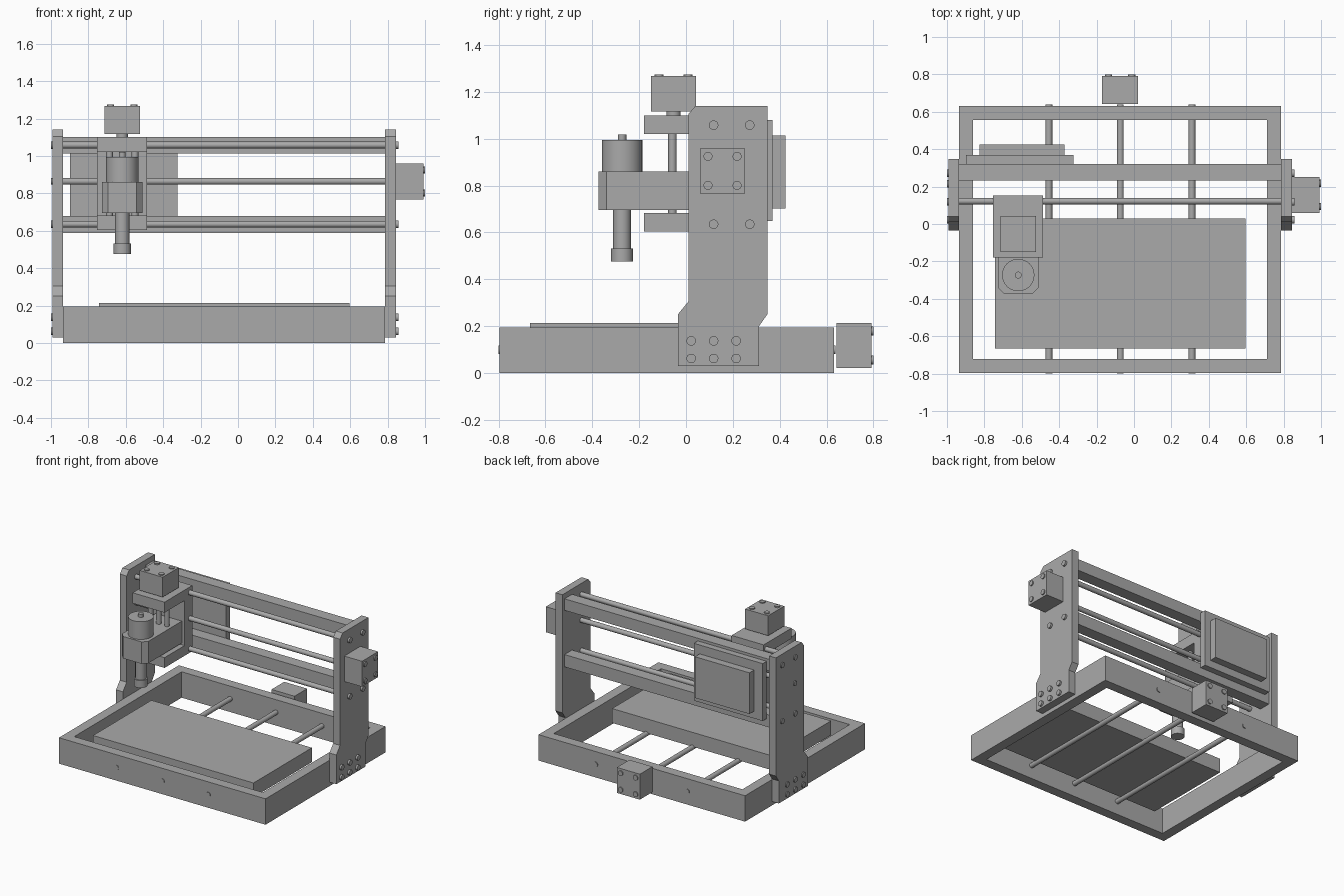
import bpy, bmesh, math
from mathutils import Matrix, Vector

cube = bpy.data.objects.get("Cube")
if cube:
    bpy.data.objects.remove(cube, do_unlink=True)

grey = bpy.data.materials.new("machine grey")
GREY = (0.4, 0.4, 0.4, 1)
grey.diffuse_color = GREY
grey.use_nodes = True
grey.node_tree.nodes["Principled BSDF"].inputs["Base Color"].default_value = GREY


def finish(name, bm):
    bmesh.ops.recalc_face_normals(bm, faces=bm.faces)
    mesh = bpy.data.meshes.new(name)
    bm.to_mesh(mesh)
    bm.free()
    mesh.materials.append(grey)
    ob = bpy.data.objects.new(name, mesh)
    bpy.context.collection.objects.link(ob)
    return ob


def box(name, x, y, z):
    """Block from three (low, high) ranges."""
    bm = bmesh.new()
    size = [b - a for a, b in (x, y, z)]
    mid = [(a + b) / 2 for a, b in (x, y, z)]
    bmesh.ops.create_cube(bm, size=1, matrix=Matrix.Translation(mid) @ Matrix.Diagonal((*size, 1)))
    return finish(name, bm)


def rod(name, start, end, r):
    """Smooth cylinder between two points."""
    a, b = Vector(start), Vector(end)
    turn = (b - a).to_track_quat('Z', 'Y').to_matrix().to_4x4()
    bm = bmesh.new()
    bmesh.ops.create_cone(bm, cap_ends=True, segments=32, radius1=r, radius2=r,
                          depth=(b - a).length, matrix=Matrix.Translation((a + b) / 2) @ turn)
    for f in bm.faces:
        f.smooth = len(f.verts) == 4
    for e in bm.edges:
        e.smooth = all(f.smooth for f in e.link_faces)
    return finish(name, bm)


def extrude(name, points, shift):
    """Flat outline pushed along a vector."""
    bm = bmesh.new()
    face = bm.faces.new([bm.verts.new(p) for p in points])
    out = bmesh.ops.extrude_face_region(bm, geom=[face])
    bmesh.ops.translate(bm, vec=shift, verts=[v for v in out["geom"] if isinstance(v, bmesh.types.BMVert)])
    return finish(name, bm)


def motor(name, base, axis):
    """Square motor standing on its base point, with four bolts on the far end."""
    half, length = 0.096, 0.15
    base = Vector(base)
    n = Vector([i == axis for i in range(3)])
    u, v = [Vector([i == a for i in range(3)]) for a in range(3) if a != axis]
    lo = base - (u + v) * half
    hi = base + (u + v) * half + n * length
    box(name, *zip(lo, hi))
    for s in (-1, 1):
        for t in (-1, 1):
            p = base + u * s * 0.062 + v * t * 0.062
            rod(name + "_bolt", p + n * (length - 0.01), p + n * (length + 0.008), 0.019)


L, R = -0.935, 0.787          # inner faces of the side plates
FRONT, BACK = -0.796, 0.632   # base frame ends
ROD = 0.018

# Base frame
WALL, TOP = 0.075, (0, 0.195)
box("frame_front", (L, R), (FRONT, FRONT + WALL), TOP)
box("frame_back", (L, R), (BACK - WALL, BACK), TOP)
for name, x in (("right", L), ("left", R - WALL)):
    box("frame_" + name, (x, x + WALL), (FRONT + WALL, BACK - WALL), TOP)

# Work table, its guide rods and drive
for x in (-0.455, -0.073, 0.31):
    rod("table_rod", (x, FRONT - 0.004, 0.1), (x, BACK + 0.006, 0.1), ROD)
box("work_table", (-0.743, 0.595), (-0.665, 0.03), (0.105, 0.213))
motor("table_motor", (-0.074, 0.642, 0.118), 1)

# Side plates with their bolts
outline = [(-0.035, 0.03), (0.312, 0.03), (0.312, 0.2), (0.347, 0.25), (0.347, 1.14),
           (0.04, 1.14), (0.01, 1.105), (0.01, 0.305), (-0.035, 0.25)]
bolts = [(y, z) for z in (0.062, 0.137) for y in (0.022, 0.118, 0.214)]
bolts += [(y, z) for z in (0.635, 1.058) for y in (0.118, 0.272)]
for name, x, step in (("right", L, -0.057), ("left", R, 0.057)):
    extrude(name + "_side_plate", [(x, y, z) for y, z in outline], (step, 0, 0))
    for y, z in bolts:
        tip = step * 1.14 if step < 0 else step + 0.014
        rod(name + "_plate_bolt", (x + step * 0.8, y, z), (x + tip, y, z), 0.02)

# Gantry rails, rods and drive
for z in ((0.587, 0.68), (1.013, 1.1)):
    box("gantry_rail", (L, R), (0.232, 0.322), z)
for z in (0.635, 1.058):
    rod("gantry_rod", (L, 0.122, z), (R, 0.122, z), ROD)
rod("gantry_screw", (-1, 0.122, 0.864), (R + 0.06, 0.122, 0.864), ROD)
motor("gantry_motor", (0.842, 0.156, 0.863), 0)

# Control box behind the rails
box("control_plate", (-0.898, -0.324), (0.322, 0.369), (0.648, 1.08))
box("control_box", (-0.826, -0.372), (0.369, 0.425), (0.703, 1.013))

# Tool carriage
CX = -0.619
SIDE = (-0.754, -0.487)
box("carriage_back", SIDE, (0.06, 0.152), (0.605, 1.1))
for name, z in (("lower", (0.605, 0.682)), ("upper", (1.021, 1.1))):
    box("carriage_" + name + "_arm", SIDE, (-0.179, 0.06), z)
for dx in (-0.068, 0, 0.068):
    rod("carriage_rod", (CX + dx, -0.058, 0.67), (CX + dx, -0.058, 1.03), ROD)
rod("lift_shaft", (CX, -0.053, 1.09), (CX, -0.053, 1.125), 0.03)
motor("lift_motor", (CX, -0.053, 1.117), 2)

# Spindle holder with clipped front corners
half = [(0.109, 0.06), (0.109, -0.34), (0.077, -0.373)]
ring = half + [(-x, y) for x, y in reversed(half)]
extrude("spindle_holder", [(CX + x, y, 0.695) for x, y in ring], (0, 0, 0.165))

# Spindle
SY = -0.273
for name, z0, z1, r in (("body", 0.84, 0.994, 0.0865), ("top_shaft", 0.98, 1.018, 0.018),
                        ("lower_shaft", 0.52, 0.71, 0.038), ("collet_nut", 0.476, 0.532, 0.047)):
    rod("spindle_" + name, (CX, SY, z0), (CX, SY, z1), r)
